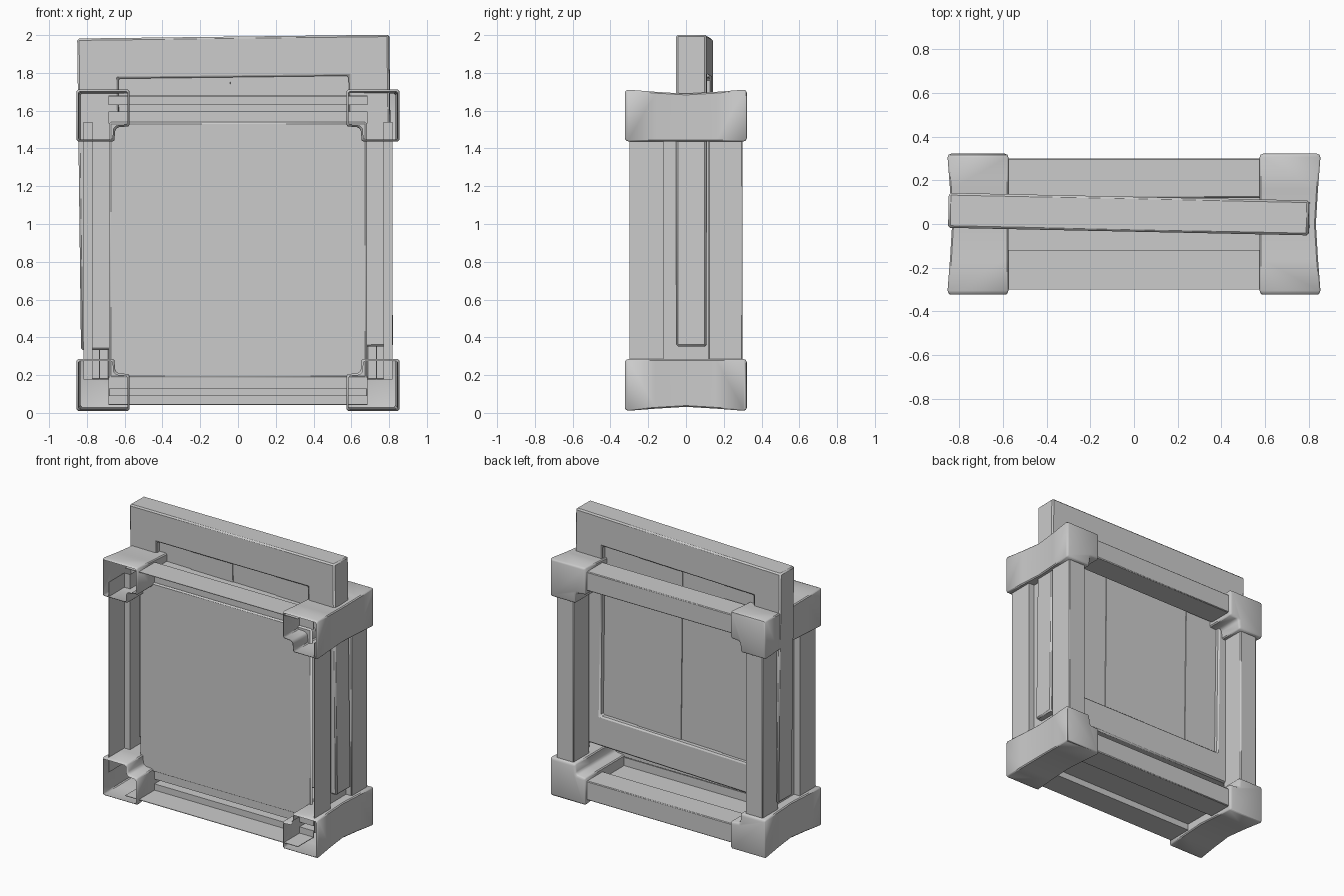
import bpy, bmesh, math

cube = bpy.data.objects.get("Cube")
if cube:
    bpy.data.objects.remove(cube, do_unlink=True)

grey = bpy.data.materials.new("plain grey")
grey.use_nodes = True
tone = (0.6, 0.6, 0.6, 1)
grey.diffuse_color = tone
grey.node_tree.nodes["Principled BSDF"].inputs["Base Color"].default_value = tone


def finish(name, bm, bevel=0.0):
    mesh = bpy.data.meshes.new(name)
    bm.to_mesh(mesh)
    bm.free()
    mesh.materials.append(grey)
    ob = bpy.data.objects.new(name, mesh)
    bpy.context.collection.objects.link(ob)
    if bevel:
        m = ob.modifiers.new("bevel", "BEVEL")
        m.width, m.segments, m.limit_method = bevel, 1, "ANGLE"
        m.angle_limit = math.radians(35)
    bpy.ops.object.select_all(action="DESELECT")
    ob.select_set(True)
    bpy.context.view_layer.objects.active = ob
    bpy.ops.object.shade_smooth_by_angle(angle=math.radians(50))
    return ob


def box(name, x, y, z, bevel=0.0):
    """Box from three (low, high) ranges."""
    bm = bmesh.new()
    bmesh.ops.create_cube(bm, size=1)
    for v in bm.verts:
        v.co = [(r[0] + r[1]) / 2 + c * (r[1] - r[0]) for r, c in zip((x, y, z), v.co)]
    return finish(name, bm, bevel)


def span(a, b, side, mid=0.0):
    """Range mirrored about a middle value."""
    return tuple(sorted((mid + side * a, mid + side * b)))


def bridge(bm, a, b):
    """Quads between two closed rings of vertices."""
    for i in range(len(a)):
        j = (i + 1) % len(a)
        bm.faces.new((a[i], a[j], b[j], b[i]))


# Corner brackets: notched sleeves, open at the front and closed at the back
def bracket(name, sx, sz):
    bm = bmesh.new()
    rings = []
    mid = 0.857 if sz > 0 else 0.865
    for y, lip in ((-0.322, 0.01), (-0.312, 0), (-0.16, 0), (0, 0), (0.16, 0), (0.312, 0), (0.322, 0.01)):
        o = 0.833 + 0.022 * (abs(y) / 0.32) ** 1.2 - lip
        i = lip
        profile = [(o, o), (0.575 + i, o), (0.575 + i, 0.66 + i), (0.635 + i, 0.655 + i),
                   (0.65 + i, 0.64 + i), (0.655 + i, 0.58 + i), (o, 0.58 + i)]
        rings.append([bm.verts.new((sx * px, y, mid + sz * pz)) for px, pz in profile])
    for a, b in zip(rings, rings[1:]):
        bridge(bm, a, b)
    cap = bm.faces.new(rings[-1])
    bmesh.ops.recalc_face_normals(bm, faces=bm.faces)
    bm.normal_update()
    if cap.normal.y < 0:
        bmesh.ops.reverse_faces(bm, faces=bm.faces)
    finish(name, bm, bevel=0.012)


for sx, left in ((1, "left"), (-1, "right")):
    for sz, top in ((1, "upper"), (-1, "lower")):
        bracket(f"{top}_{left}_bracket", sx, sz)

MID = 0.861      # centre height of the outer frame
OUT, LIP, CORE, INN = 0.818, 0.773, 0.735, 0.682
FRONT, GAP, REAR = (-0.30, -0.12), (-0.12, 0.12), (0.12, 0.30)
STEP = (-0.124, -0.12)
RUN = (-0.685, 0.685)
RISE = (0.178, 1.54)
SKIN = 0.004

# Posts and beams: open skins at the front, solid at the rear, recessed webs between
for s, side, level in ((1, "left", "top"), (-1, "right", "bottom")):
    wall, web = (OUT - SKIN, OUT), (LIP - SKIN, LIP)
    inner, lip = (CORE - SKIN, CORE), (INN - 0.01, CORE)
    box(f"{side}_front_post_wall", span(*wall, s), FRONT, RISE)
    box(f"{side}_front_post_step", span(LIP - SKIN, OUT, s), STEP, RISE)
    box(f"{side}_outer_web", span(*web, s), GAP, RISE)
    box(f"{side}_inner_web", span(*inner, s), (0.05, 0.12), RISE)
    box(f"{side}_rear_post", span(INN, OUT, s), REAR, RISE, 0.005)
    box(f"{level}_front_beam_wall", RUN, FRONT, span(*wall, s, MID))
    box(f"{level}_front_beam_step", RUN, STEP, span(LIP - SKIN, OUT, s, MID))
    box(f"{level}_front_beam_lip", RUN, STEP, span(*lip, s, MID))
    box(f"{level}_outer_web", RUN, GAP, span(*web, s, MID))
    box(f"{level}_inner_web", RUN, GAP, span(*inner, s, MID))
    box(f"{level}_rear_beam", RUN, REAR, span(INN, OUT, s, MID), 0.005)

# Front panel with a softened rim
box("front_panel", (-INN, INN), (-0.142, -0.122), (0.184, 1.54), 0.012)

# Tilted plank board: square frame around four upright planks
H, IN, T = 0.825, 0.61, 0.08
bm = bmesh.new()
loops = []
for half, y in ((H, -T), (H, T), (IN, T), (IN, -T)):
    loops.append([bm.verts.new((half * cx, y, half * cz))
                  for cx, cz in ((-1, -1), (1, -1), (1, 1), (-1, 1))])
for a, b in zip(loops, loops[1:] + loops[:1]):
    bridge(bm, a, b)
bmesh.ops.recalc_face_normals(bm, faces=bm.faces)
parts = [finish("board_frame", bm, 0.01)]

edges = (-0.62, -0.355, -0.018, 0.33, 0.62)
for i, (a, b) in enumerate(zip(edges, edges[1:])):
    shift = 0.003 * (-1) ** i
    parts.append(box(f"board_plank_{i + 1}", (a, b),
                     (-0.045 + shift, 0.045 + shift), (-0.62, 0.62)))
for ob in parts:
    ob.location = (-0.015, 0.045, 1.167)
    ob.rotation_euler = (0, math.radians(-0.7), math.radians(-1.2))
